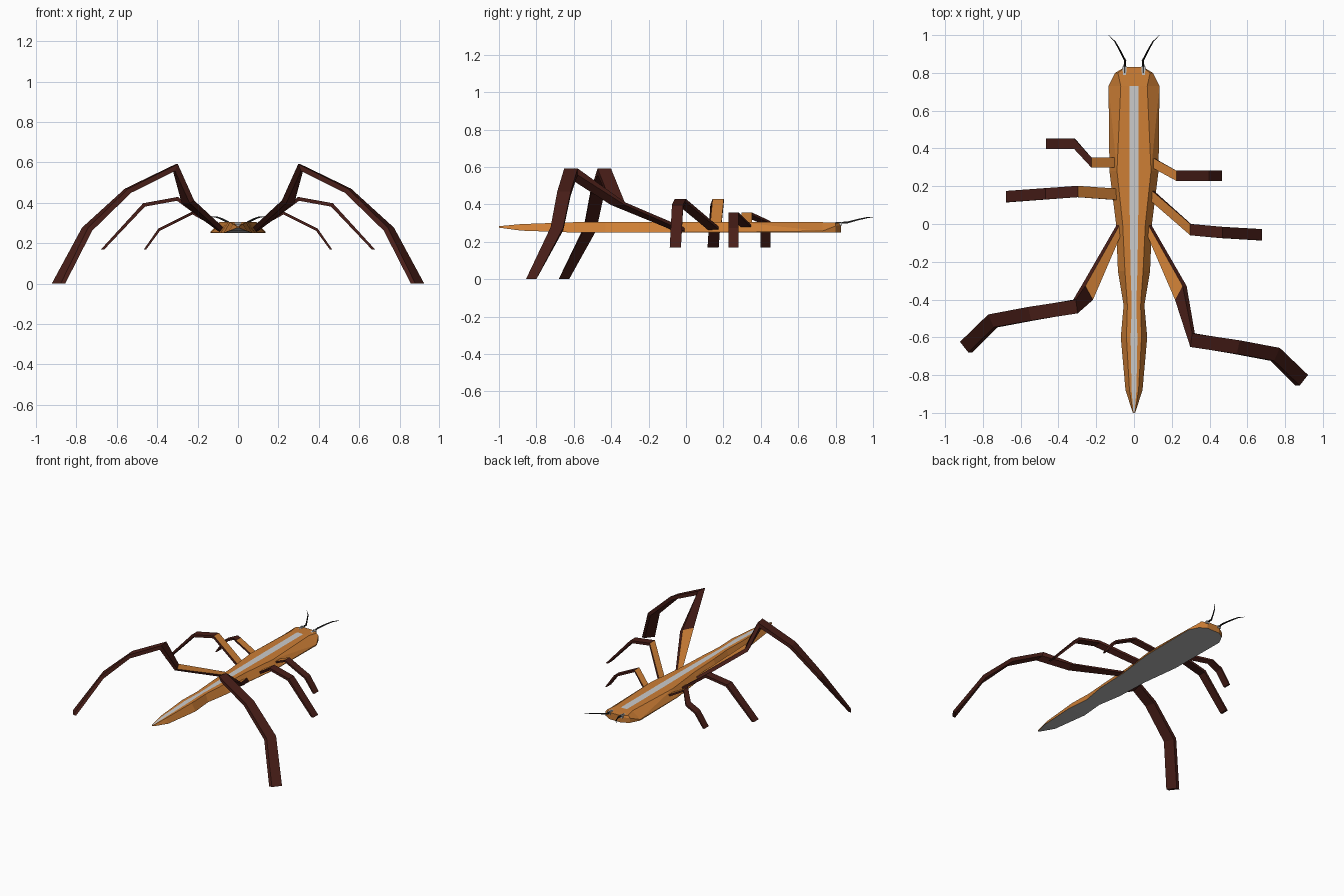
import bpy, bmesh
from mathutils import Vector

if "Cube" in bpy.data.objects:
    bpy.data.objects.remove(bpy.data.objects["Cube"])


def mat(name, rgb):
    m = bpy.data.materials.new(name)
    m.diffuse_color = (*rgb, 1)
    m.use_nodes = True
    m.node_tree.nodes["Principled BSDF"].inputs["Base Color"].default_value = m.diffuse_color
    return m


ORANGE = mat("orange", (0.61, 0.21, 0.036))
BROWN = mat("dark brown", (0.066, 0.013, 0.009))
STRIPE = mat("stripe grey", (0.6, 0.6, 0.6))
BELLY = mat("belly grey", (0.46, 0.46, 0.46))
BLACK = mat("black", (0.01, 0.01, 0.01))


def loft(name, rings, mats, pick, split=()):
    """Skin closed rings of points; pick(ring, side) gives each face's material slot.
    Quads listed in split are creased along a diagonal."""
    bm = bmesh.new()
    vs = [[bm.verts.new(p) for p in r] for r in rings]
    n = len(rings[0])
    for i in range(len(vs) - 1):
        for j in range(n):
            k = (j + 1) % n
            a, b, c, d = vs[i][j], vs[i][k], vs[i + 1][k], vs[i + 1][j]
            tris = {1: ((a, b, c), (a, c, d)), 5: ((a, b, d), (b, c, d))}
            for quad in tris[j] if (i, j) in split else ((a, b, c, d),):
                bm.faces.new(quad).material_index = pick(i, j)
    for r, i in ((vs[0], 0), (vs[-1], len(vs) - 1)):
        bm.faces.new(r).material_index = pick(i, -1)
    bmesh.ops.recalc_face_normals(bm, faces=bm.faces)
    me = bpy.data.meshes.new(name)
    bm.to_mesh(me)
    bm.free()
    for m in mats:
        me.materials.append(m)
    ob = bpy.data.objects.new(name, me)
    bpy.context.collection.objects.link(ob)
    return ob


# body: y, base half-width, top half-width, stripe half-width, z bottom, z side, z top
stations = [
    (0.83, .05, .045, .018, .25, .29, .30), (0.80, .10, .085, .022, .25, .285, .302),
    (0.73, .135, .07, .025, .25, .258, .305), (0.28, .13, .09, .025, .25, .253, .305),
    (0.00, .095, .06, .022, .25, .253, .305), (-0.25, .085, .048, .018, .25, .253, .305),
    (-0.43, .055, .035, .012, .25, .253, .305), (-0.60, .07, .04, .018, .25, .253, .305),
    (-0.88, .045, .024, .013, .26, .263, .295), (-1.0, .006, .005, .003, .276, .278, .284)]
rings = []
for y, wb, wt, ws, zb, zs, zt in stations:
    half = [(wb, zb), (wb, zs), (wt, zt), (ws, zt)]
    rings.append([(x, y, z) for x, z in half] + [(-x, y, z) for x, z in reversed(half)])
# grey belly is side 7, grey back stripe is side 3 behind the head
loft("body", rings, [ORANGE, STRIPE, BELLY],
     lambda i, j: 2 if j == 7 else 1 if j == 3 and i >= 2 else 0, {(2, 1), (2, 5)})


# legs: (x, y, z) path, half-width vectors in plan, thickness
def leg(name, side, path, widths, thick):
    pts = [Vector(p) for p in path]
    rings = []
    for i, p in enumerate(pts):
        dirs = []
        for a, b in ((i - 1, i), (i, i + 1)):
            if 0 <= a and b < len(pts):
                d = pts[b] - pts[a]
                dirs.append(Vector((-d.z, 0, d.x)).normalized())
        n = sum(dirs, Vector()).normalized()
        t = n * (thick / 2 / max(n.dot(dirs[0]), .5))
        if i == len(pts) - 1:                      # foot is cut level
            t = Vector((thick * .45, 0, 0))
        w = Vector((*widths[i], 0))
        ring = [p + t + w, p + t - w, p - t - w, p - t + w]
        rings.append([(side * v.x, v.y, v.z) for v in ring])
    # only the upper face of the first segment is orange
    loft(name, rings, [BROWN, ORANGE], lambda i, j: 1 if i == 0 and j == 0 else 0)


def with_y(xz, ys):
    return [(x, y, z) for (x, z), y in zip(xz, ys)]


front = [(.09, .275), (.225, .35), (.315, .305), (.39, .268), (.46, .17)]
middle = [(.09, .265), (.30, .42), (.465, .39), (.67, .17)]
rear = [(.08, .265), (.248, .405), (.31, .575), (.545, .46), (.747, .27), (.888, .002)]
fw = [(0, .027)] * 5
mw = [(0, .03)] * 4
rw = [(-.004, -.025), (-.02, -.037), (-.005, -.036), (-.008, -.036), (-.015, -.034), (-.022, -.028)]

leg("left_front_leg", -1, with_y(front, (.325, .325, .425, .425, .425)), fw, .013)
leg("right_front_leg", 1, with_y(front, (.33, .255, .255, .255, .255)), fw, .013)
leg("left_middle_leg", -1, with_y(middle, (.157, .172, .16, .145)), mw, .018)
leg("right_middle_leg", 1, with_y(middle, (.155, -.03, -.045, -.057)), mw, .018)
leg("left_rear_leg", -1, with_y(rear, (-.03, -.365, -.437, -.475, -.513, -.652)), rw, .025)
leg("right_rear_leg", 1, with_y(rear, (-.03, -.365, -.615, -.652, -.69, -.827)), rw, .025)

# antennae: tapering three-sided feelers rising out of small grey sockets
feeler = [(.05, .80, .298, .007), (.047, .865, .303, .006), (.075, .92, .318, .005),
          (.10, .965, .328, .004), (.135, 1.0, .332, .001)]
for side, label in ((-1, "left"), (1, "right")):
    loft(label + "_antenna",
         [[(side * (x + r * a), y, z + r * b) for a, b in ((-1, -.6), (1, -.6), (0, 1))]
          for x, y, z, r in feeler], [BLACK], lambda i, j: 0)
    loft(label + "_antenna_socket",
         [[(side * (.05 + r * a), y, .298 + r * b) for a, b in ((-1, -1), (1, -1), (1, .6), (-1, .6))]
          for y, r in ((.79, .008), (.835, .012))], [STRIPE], lambda i, j: 0)
